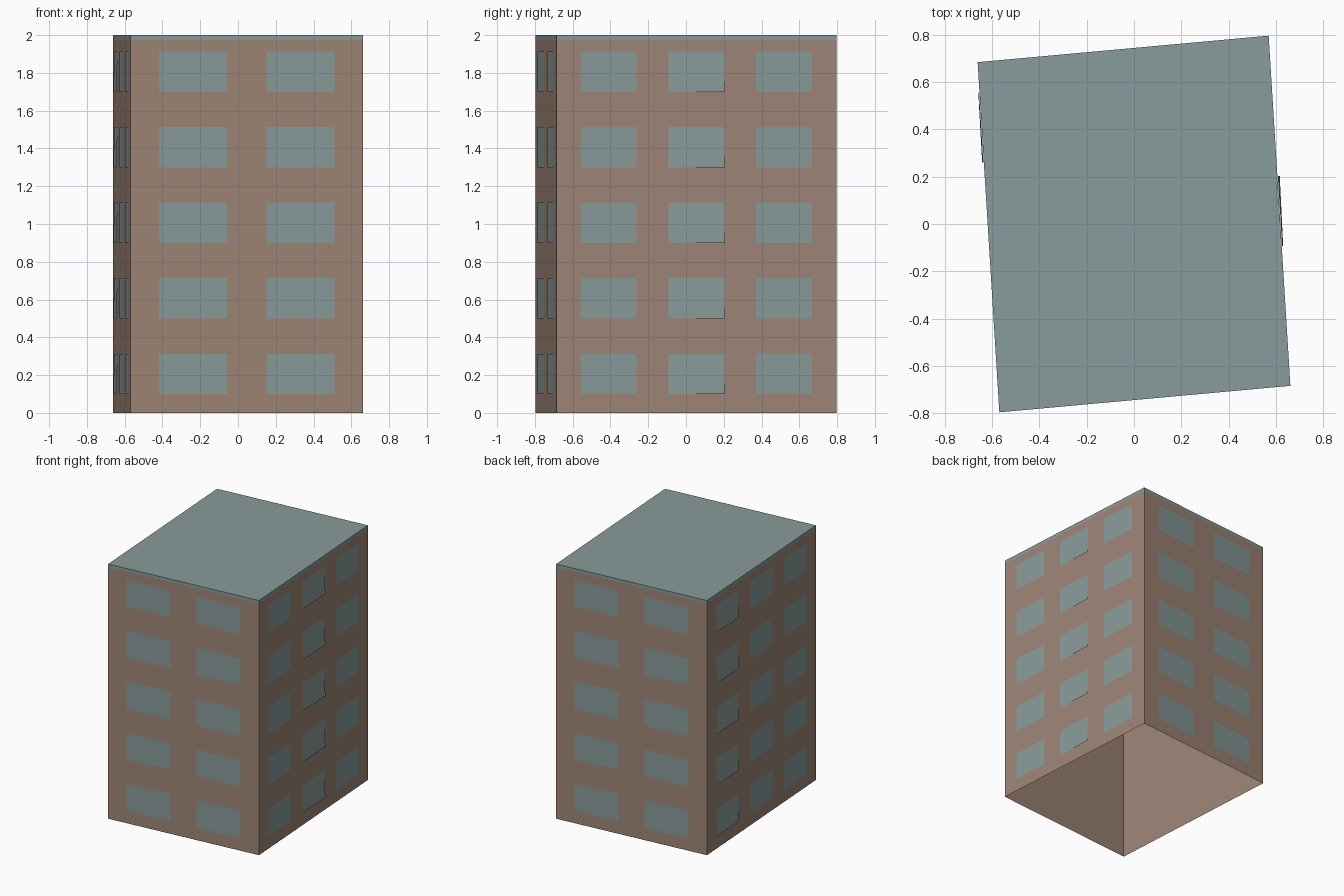
import bpy
import bmesh
from mathutils import Vector

cube = bpy.data.objects.get("Cube")
if cube:
    bpy.data.objects.remove(cube)


def make_material(name, rgb):
    mat = bpy.data.materials.new(name)
    mat.use_nodes = True
    colour = (*rgb, 1.0)
    mat.diffuse_color = colour
    mat.node_tree.nodes["Principled BSDF"].inputs["Base Color"].default_value = colour
    return mat


brick = make_material("brick brown", (0.34, 0.235, 0.18))
slate = make_material("slate teal", (0.25, 0.325, 0.325))

UP = Vector((0, 0, 1))
EAVES, TOP = 1.975, 2.0

# Footprint corners, anticlockwise from the front left of the plan
a, b = Vector((-0.57, -0.797, 0)), Vector((0.662, -0.685, 0))
corners = [a, b, -a, -b]


def finish(bm, name, mat):
    mesh = bpy.data.meshes.new(name)
    bm.to_mesh(mesh)
    bm.free()
    mesh.materials.append(mat)
    obj = bpy.data.objects.new(name, mesh)
    bpy.context.collection.objects.link(obj)
    return obj


def prism(name, mat, z0, z1, caps):
    """Extrude the footprint from z0 to z1, with or without end caps."""
    bm = bmesh.new()
    low = [bm.verts.new(c + UP * z0) for c in corners]
    high = [bm.verts.new(c + UP * z1) for c in corners]
    for i in range(4):
        j = (i + 1) % 4
        bm.faces.new((low[i], low[j], high[j], high[i]))
    if caps:
        bm.faces.new(high)
        bm.faces.new(low[::-1])
    return finish(bm, name, mat)


# Open-bottomed wall shell and flat roof slab
prism("walls", brick, 0, EAVES, False)
prism("roof", slate, EAVES, TOP, True)

# Window columns as fractions of the wall length
short_columns = [(0.122, 0.415), (0.585, 0.878)]
long_columns = [(0.086, 0.286), (0.399, 0.599), (0.712, 0.912)]
FLUSH = (0.002, 0.002)


def windows(name, start, end, columns, loose=None, lift=FLUSH):
    """Rows of thin panes; the loose column tilts out along its lower edge."""
    along = end - start
    out = along.cross(UP).normalized()
    bm = bmesh.new()
    for floor in range(5):
        sill = 0.1 + 0.4 * floor
        for k, (s, t) in enumerate(columns):
            near, far = lift if k == loose else FLUSH
            head = sill + 0.213
            points = [(s, sill, near), (t, sill, far),
                      (t, head, FLUSH[1]), (s, head, FLUSH[0])]
            bm.faces.new([bm.verts.new(start + along * u + UP * z + out * d)
                          for u, z, d in points])
    finish(bm, name, slate)


windows("front_windows", corners[0], corners[1], short_columns)
windows("left_windows", corners[1], corners[2], long_columns, 1, (0.006, 0.01))
windows("back_windows", corners[2], corners[3], short_columns)
windows("right_windows", corners[3], corners[0], long_columns, 0, (0.005, 0.007))
